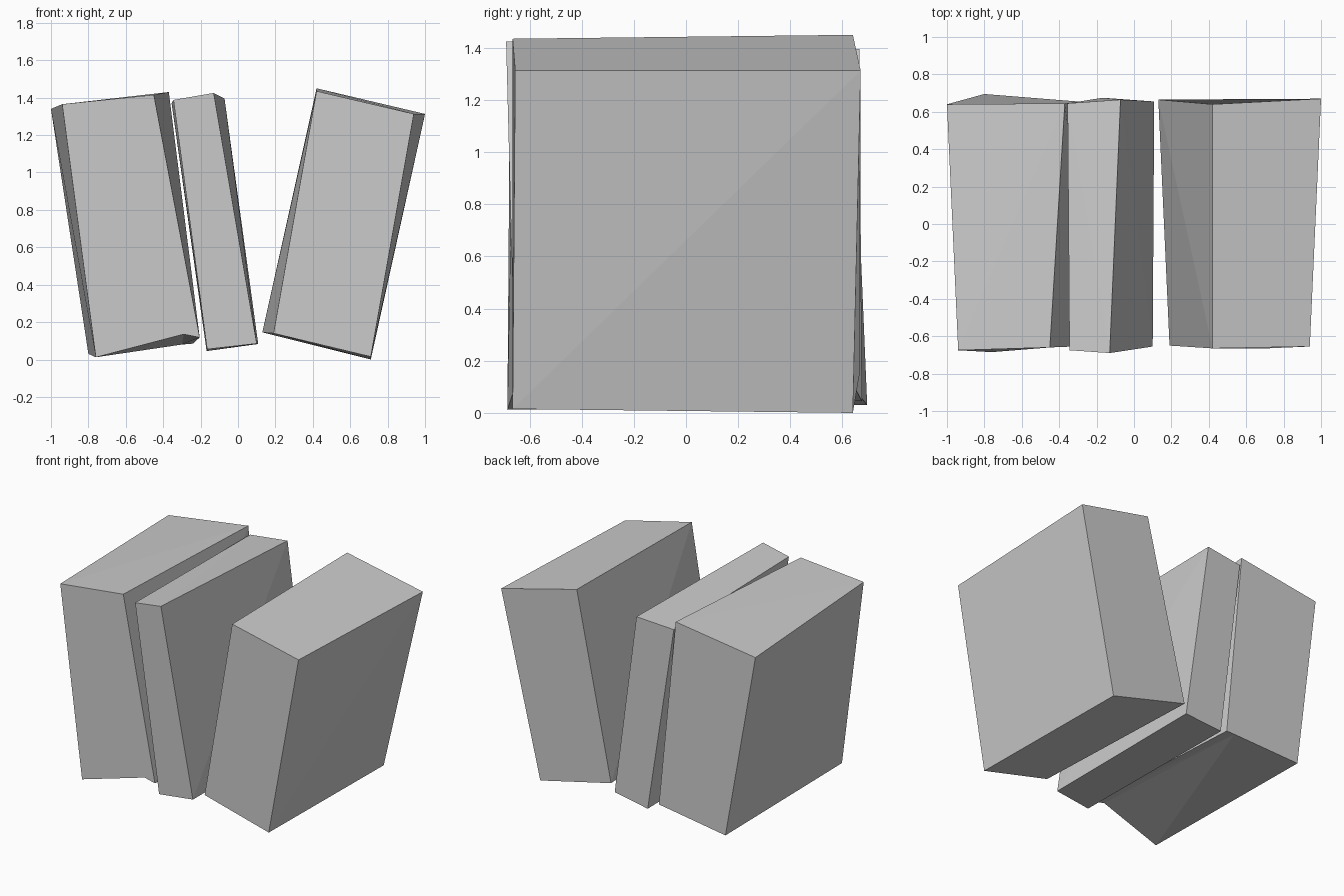
import bpy, bmesh
from mathutils import Vector

if "Cube" in bpy.data.objects:
    bpy.data.objects.remove(bpy.data.objects["Cube"])


def slab(name, front, back):
    """Join two matching outlines (seen from the front, top left first, clockwise)."""
    bm = bmesh.new()
    f = [bm.verts.new(p) for p in front]
    b = [bm.verts.new(p) for p in back]
    n = len(f)
    centre = sum((v.co for v in f + b), Vector()) / (2 * n)
    bm.faces.new(f)
    bm.faces.new(b[::-1])
    for i in range(n):
        j = (i + 1) % n
        p, q, r, s = f[i], b[i], b[j], f[j]
        # slightly twisted sides fold along their outer diagonal
        normal = ((p.co + q.co + r.co + s.co) / 4 - centre).normalized()
        if (p.co + r.co - q.co - s.co).dot(normal) > 0:
            tris = ((p, q, r), (p, r, s))
        else:
            tris = ((p, q, s), (q, r, s))
        for t in tris:
            bm.faces.new(t)
    bmesh.ops.recalc_face_normals(bm, faces=bm.faces)
    mesh = bpy.data.meshes.new(name)
    bm.to_mesh(mesh)
    bm.free()
    obj = bpy.data.objects.new(name, mesh)
    bpy.context.collection.objects.link(obj)
    return obj


# left thick slab, with a small nick near its inner bottom corner
slab("left_slab",
     [(-.94, -.675, 1.365), (-.45, -.66, 1.415), (-.205, -.65, .118),
      (-.29, -.645, .135), (-.76, -.685, .012)],
     [(-1, .64, 1.34), (-.37, .645, 1.43), (-.24, .65, .085),
      (-.30, .655, .08), (-.80, .695, .03)])

# thin middle slab
slab("middle_slab",
     [(-.345, -.675, 1.388), (-.13, -.69, 1.425), (.10, -.655, .085), (-.165, -.66, .055)],
     [(-.355, .645, 1.37), (-.072, .665, 1.395), (.108, .655, .083), (-.168, .675, .045)])

# right thick slab
slab("right_slab",
     [(.42, -.665, 1.435), (.94, -.655, 1.313), (.71, -.665, .015), (.19, -.65, .14)],
     [(.42, .64, 1.45), (1, .67, 1.313), (.71, .64, 0), (.13, .665, .145)])
